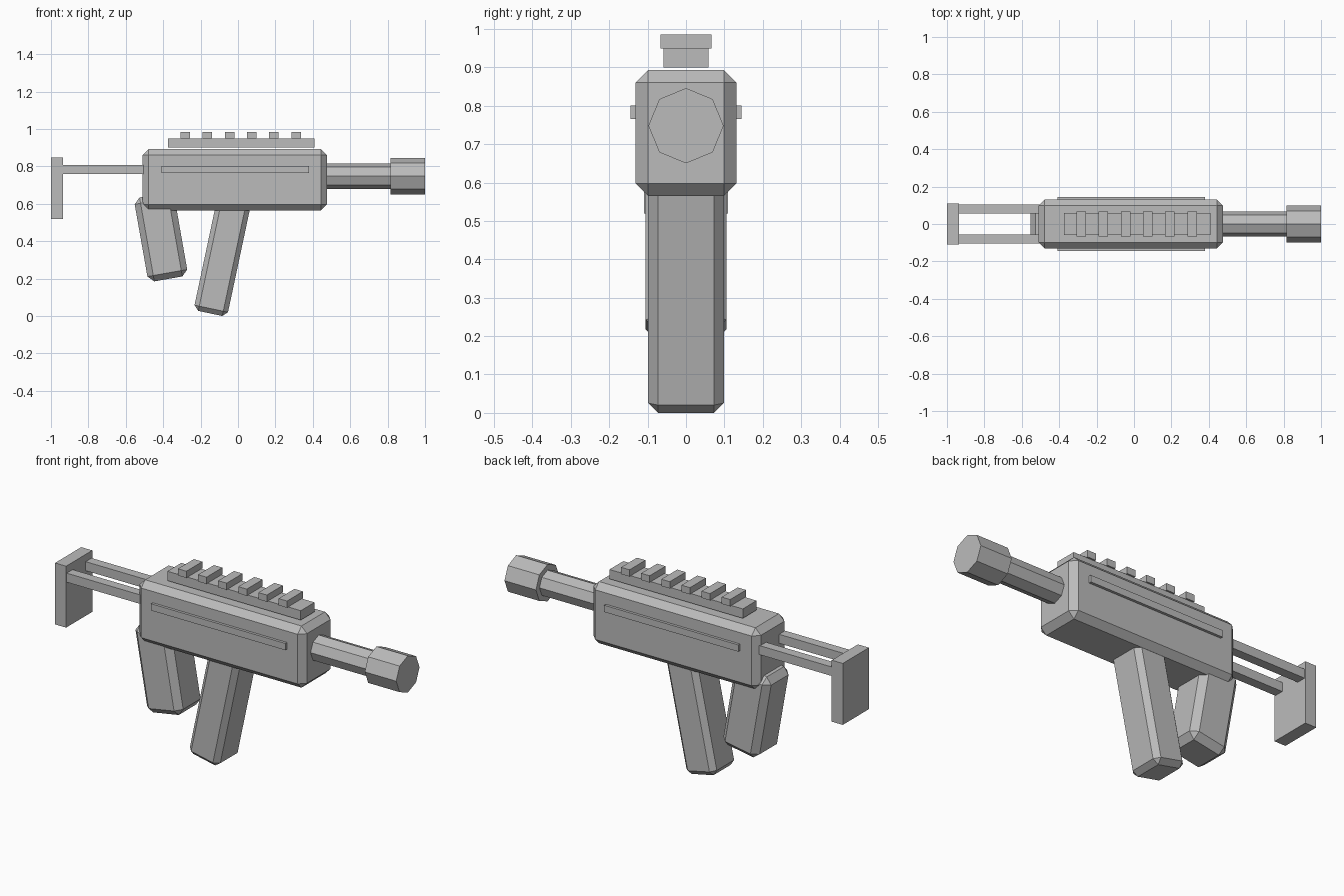
import bpy
import math

cube = bpy.data.objects.get("Cube")
if cube:
    bpy.data.objects.remove(cube, do_unlink=True)

# One flat grey for the whole model
grey = bpy.data.materials.new("plain grey")
grey.use_nodes = True
colour = (0.5, 0.5, 0.5, 1)
grey.diffuse_color = colour
for node in grey.node_tree.nodes:
    if node.type == 'BSDF_PRINCIPLED':
        node.inputs["Base Color"].default_value = colour


def box(name, center, size, tilt=0, chamfer=0):
    """Box with optional tilt about y (degrees) and flat chamfered edges."""
    bpy.ops.mesh.primitive_cube_add(size=1, location=center)
    ob = bpy.context.object
    ob.name = name
    for v in ob.data.vertices:
        v.co = [c * s for c, s in zip(v.co, size)]
    ob.rotation_euler.y = math.radians(tilt)
    if chamfer:
        mod = ob.modifiers.new("chamfer", 'BEVEL')
        mod.width = chamfer
        mod.segments = 1
    ob.data.materials.append(grey)
    return ob


def span(name, x, y, z, chamfer=0):
    """Box given by its extents on each axis."""
    ends = (x, y, z)
    return box(name, [(a + b) / 2 for a, b in ends], [b - a for a, b in ends], 0, chamfer)


def tube(name, x0, x1, radius):
    """Eight-sided prism along x."""
    bpy.ops.mesh.primitive_cylinder_add(vertices=8, radius=radius, depth=x1 - x0,
                                        location=((x0 + x1) / 2, 0, 0.748),
                                        rotation=(0, math.pi / 2, 0))
    ob = bpy.context.object
    ob.name = name
    ob.data.materials.append(grey)


# Body and barrel
span("body", (-0.51, 0.475), (-0.131, 0.131), (0.565, 0.893), 0.032)
tube("barrel", 0.44, 0.83, 0.068)
tube("muzzle", 0.815, 1.0, 0.098)

# Top rail with teeth
span("rail_base", (-0.375, 0.41), (-0.058, 0.058), (0.9, 0.95))
for i in range(6):
    x = -0.282 + 0.1185 * i
    span(f"rail_tooth_{i + 1}", (x - 0.025, x + 0.025), (-0.067, 0.067), (0.949, 0.985))

# Side strips and stock rods on both sides
for side, s in (("left", 1), ("right", -1)):
    box(f"side_strip_{side}", (-0.015, s * 0.135, 0.783), (0.79, 0.02, 0.036))
    box(f"stock_rod_{side}", (-0.71, s * 0.08, 0.784), (0.46, 0.05, 0.048))

# Stock plate
span("stock_plate", (-1.0, -0.935), (-0.11, 0.11), (0.52, 0.847))

# Grip and magazine
box("grip", (-0.412, 0, 0.423), (0.216, 0.21, 0.456), -10, 0.032)
box("magazine", (-0.079, 0, 0.34), (0.183, 0.197, 0.667), 12, 0.026)
